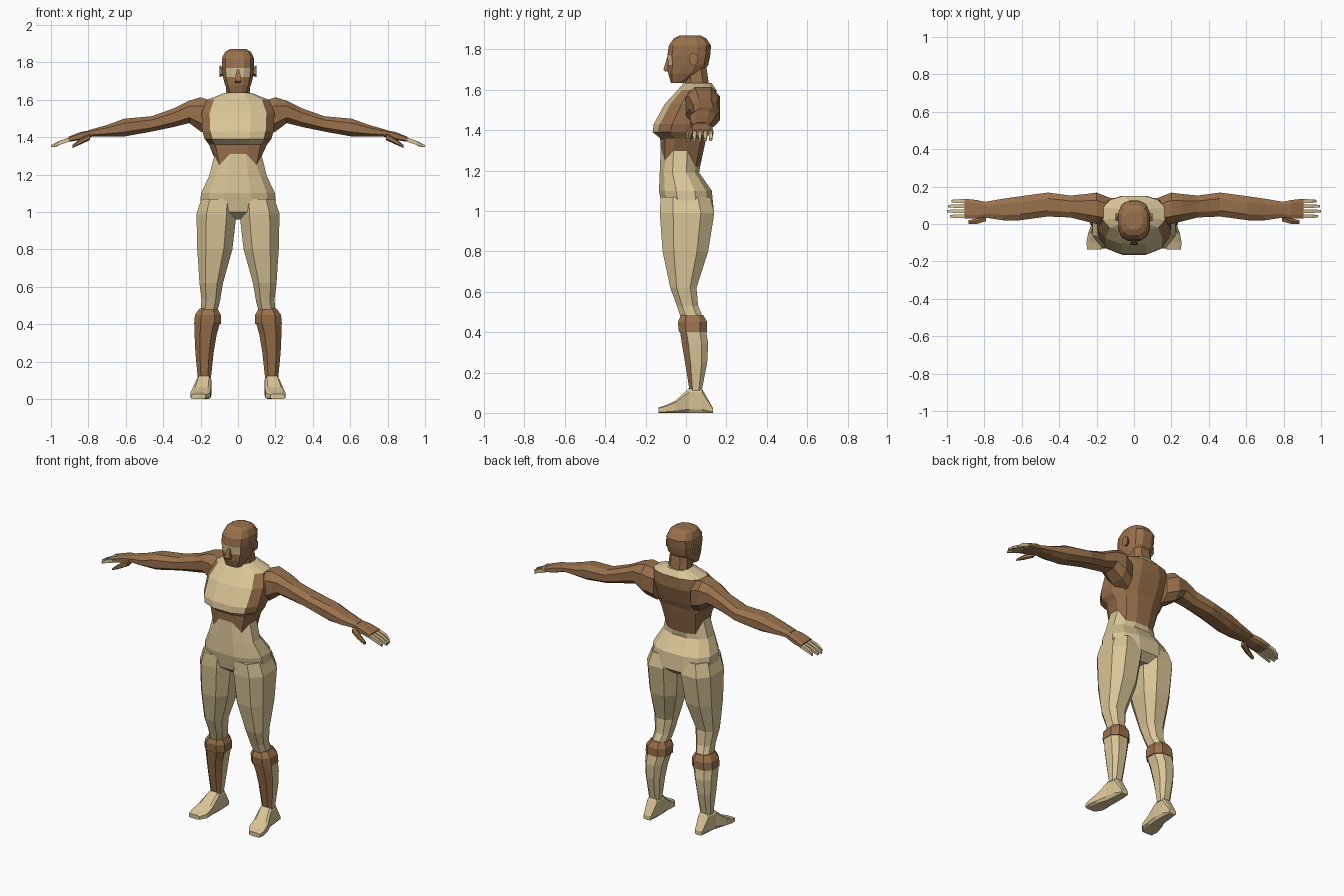
import bpy, bmesh, math
from mathutils import Vector


def material(name, rgb):
    m = bpy.data.materials.new(name)
    m.diffuse_color = (*rgb, 1)
    return m


BROWN = material("brown", (0.32, 0.165, 0.072))
TAN = material("tan", (0.70, 0.56, 0.31))


def loft(name, axis, rings, n=8, p=2.6, rule=None, base=0, mirror=False, shift=None):
    """Skin rings (pos, u0, u1, v0, v1) along an axis; u, v are the other two axes in order.
    rule(centre, normal) returns 0 for brown, 1 for tan."""
    angles = [(i + 0.5) * math.tau / n for i in range(n)]
    unit = [[math.copysign(abs(f(a)) ** (2 / p), f(a)) for f in (math.cos, math.sin)] for a in angles]
    mu, mv = max(u for u, v in unit), max(v for u, v in unit)
    bm = bmesh.new()
    loops = []
    for pos, u0, u1, v0, v1 in rings:
        loop = []
        for u, v in unit:
            co = [(u0 + u1) / 2 + u / mu * (u1 - u0) / 2, (v0 + v1) / 2 + v / mv * (v1 - v0) / 2]
            co.insert(axis, pos)
            loop.append(bm.verts.new(co))
        loops.append(loop)
    if shift:
        for i, v in enumerate(loops[shift[0]]):
            v.co.z += shift[1](math.degrees(angles[i]))
    for a, b in zip(loops, loops[1:]):
        for i in range(n):
            j = (i + 1) % n
            bm.faces.new((a[i], a[j], b[j], b[i]))
    bm.faces.new(loops[0])
    bm.faces.new(loops[-1])
    bmesh.ops.recalc_face_normals(bm, faces=bm.faces)
    bm.normal_update()
    for f in bm.faces:
        f.material_index = rule(f.calc_center_median(), f.normal) if rule else base
    me = bpy.data.meshes.new(name)
    bm.to_mesh(me)
    bm.free()
    me.materials.append(BROWN)
    me.materials.append(TAN)
    ob = bpy.data.objects.new(name, me)
    bpy.context.collection.objects.link(ob)
    if mirror:
        ob.modifiers.new("mirror", 'MIRROR')
    return ob


def sym(rows):
    return [(z, -w, w, a, b) for z, w, a, b in rows]


# Torso: tan trousers with a zigzag waist, tan chest panel and collar
def waist(deg):
    if 250 < deg < 290:
        return 0.04
    if 220 < deg < 320:
        return -0.02
    return 0.03 if deg > 180 or deg < 20 or deg > 160 else -0.05


def torso_rule(c, n):
    if c.z < 1.275 or c.z > 1.6:
        return 1
    return int(c.z > 1.37 and n.y < -0.3 and abs(c.x) < 0.135 and c.y < 0)


loft("torso", 2, sym([
    (0.96, 0.10, -0.06, 0.09), (1.00, 0.205, -0.115, 0.138), (1.10, 0.198, -0.134, 0.128),
    (1.19, 0.155, -0.130, 0.065), (1.27, 0.127, -0.125, 0.07), (1.36, 0.155, -0.128, 0.10),
    (1.39, 0.178, -0.165, 0.105), (1.43, 0.19, -0.160, 0.12), (1.53, 0.195, -0.105, 0.150),
    (1.60, 0.165, -0.04, 0.150), (1.635, 0.075, -0.01, 0.125)]),
    n=12, p=2.5, rule=torso_rule, shift=(4, waist))

# Neck and head with a tan eye band
loft("neck", 2, sym([(1.58, 0.068, 0.0, 0.12), (1.72, 0.06, -0.01, 0.10)]))
loft("head", 2, sym([
    (1.635, 0.05, -0.075, -0.01), (1.68, 0.07, -0.088, 0.075), (1.722, 0.08, -0.088, 0.11),
    (1.77, 0.086, -0.092, 0.12), (1.82, 0.086, -0.085, 0.124), (1.855, 0.07, -0.06, 0.10),
    (1.87, 0.045, -0.03, 0.07)]), n=12, p=2.6,
    rule=lambda c, n: int(1.725 < c.z < 1.768 and n.y < -0.4))
loft("nose", 2, sym([(1.69, 0.014, -0.102, -0.08), (1.70, 0.018, -0.112, -0.08),
                     (1.765, 0.008, -0.092, -0.08)]), n=4, p=6)
loft("ear", 0, [(0.075, 0.02, 0.05, 1.73, 1.77), (0.10, 0.015, 0.06, 1.72, 1.785)],
     n=6, mirror=True)

# Arms and hands
loft("arm", 0, [
    (0.13, -0.01, 0.14, 1.40, 1.59), (0.20, 0.0, 0.168, 1.43, 1.613), (0.26, 0.015, 0.16, 1.475, 1.595),
    (0.34, 0.035, 0.152, 1.455, 1.555), (0.46, 0.04, 0.168, 1.430, 1.512),
    (0.61, 0.02, 0.148, 1.403, 1.498), (0.70, 0.02, 0.135, 1.403, 1.465),
    (0.80, 0.035, 0.118, 1.403, 1.437)], mirror=True)
loft("palm", 0, [(0.78, 0.04, 0.115, 1.402, 1.438), (0.84, 0.03, 0.128, 1.385, 1.428),
                 (0.905, 0.03, 0.135, 1.375, 1.402)], n=8, p=4, mirror=True)
for i, tip in enumerate((0.985, 1.0, 0.995, 0.975)):
    y = 0.032 + i * 0.027
    loft("finger", 0, [(0.895, y, y + 0.02, 1.378, 1.400), (0.95, y, y + 0.019, 1.360, 1.382),
                       (tip, y + 0.003, y + 0.016, 1.346, 1.358)],
         n=4, p=6, base=1, mirror=True)
loft("thumb", 0, [(0.79, 0.015, 0.06, 1.385, 1.42), (0.84, 0.0, 0.03, 1.362, 1.395),
                  (0.885, 0.0, 0.02, 1.342, 1.358)], n=6, mirror=True)

# Legs: tan thighs, brown knee bands, brown shins with tan calves
loft("thigh", 2, [
    (1.07, 0.015, 0.195, -0.125, 0.12), (0.99, 0.008, 0.222, -0.130, 0.14),
    (0.80, 0.03, 0.218, -0.116, 0.11), (0.62, 0.08, 0.206, -0.078, 0.052),
    (0.53, 0.095, 0.195, -0.045, 0.06), (0.47, 0.11, 0.20, -0.025, 0.085)], base=1, mirror=True)
loft("knee_band", 2, [
    (0.485, 0.11, 0.205, -0.025, 0.085), (0.45, 0.092, 0.230, -0.04, 0.105),
    (0.40, 0.092, 0.235, -0.035, 0.105)], mirror=True)
loft("lower_leg", 2, [
    (0.405, 0.097, 0.232, -0.03, 0.10), (0.34, 0.115, 0.232, -0.02, 0.11),
    (0.25, 0.13, 0.228, -0.005, 0.105), (0.11, 0.145, 0.215, 0.018, 0.078)],
    rule=lambda c, n: int(n.y > -0.35), mirror=True)

# Feet, splayed slightly outwards
loft("foot", 1, [
    (0.133, 0.155, 0.205, 0, 0.025), (0.08, 0.145, 0.215, 0, 0.118), (0.015, 0.143, 0.222, 0, 0.122),
    (-0.05, 0.145, 0.245, 0, 0.062), (-0.10, 0.148, 0.255, 0, 0.038), (-0.137, 0.175, 0.25, 0, 0.026)],
    n=8, p=5, base=1, mirror=True)
